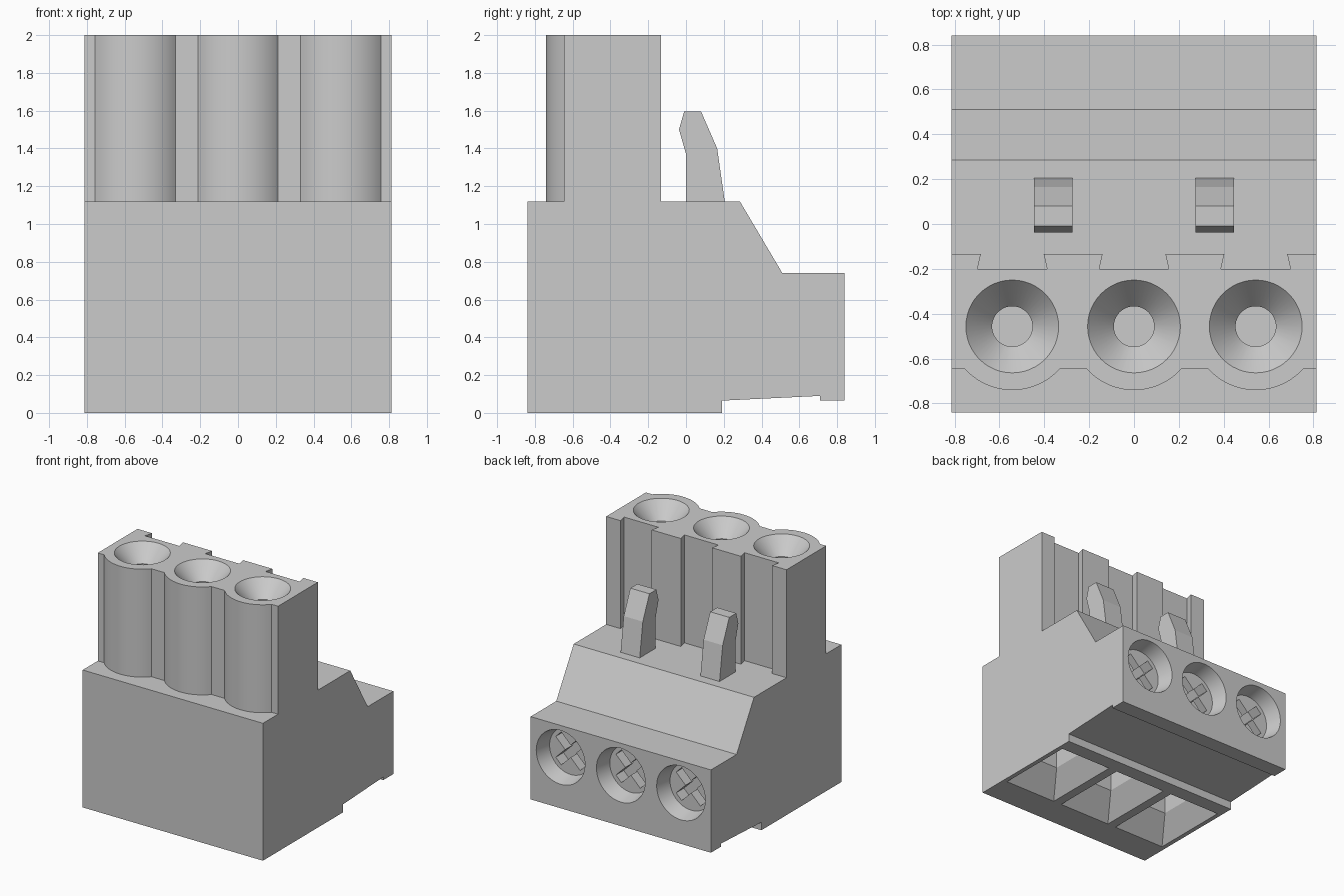
import bpy, bmesh, math
from mathutils import Matrix, Vector

if "Cube" in bpy.data.objects:
    bpy.data.objects.remove(bpy.data.objects["Cube"], do_unlink=True)

HALF_W = 0.813
PITCH = 0.543
POLES = (-PITCH, 0, PITCH)

grey = bpy.data.materials.new("housing grey")
grey.use_nodes = True
grey.diffuse_color = (0.6, 0.6, 0.6, 1)
grey.node_tree.nodes["Principled BSDF"].inputs["Base Color"].default_value = (0.6, 0.6, 0.6, 1)


def make_object(name, bm):
    bmesh.ops.recalc_face_normals(bm, faces=bm.faces)
    mesh = bpy.data.meshes.new(name)
    bm.to_mesh(mesh)
    bm.free()
    mesh.materials.append(grey)
    obj = bpy.data.objects.new(name, mesh)
    bpy.context.collection.objects.link(obj)
    return obj


def loft(name, lower, upper):
    """Closed solid between two matching outlines."""
    bm = bmesh.new()
    a = [bm.verts.new(p) for p in lower]
    b = [bm.verts.new(p) for p in upper]
    bm.faces.new(a)
    bm.faces.new(b)
    for i in range(len(a)):
        j = (i + 1) % len(a)
        bm.faces.new((a[i], a[j], b[j], b[i]))
    return make_object(name, bm)


def side_prism(name, profile, x0, x1):
    return loft(name, [(x0, y, z) for y, z in profile], [(x1, y, z) for y, z in profile])


def frustum(name, r1, r2, depth, matrix):
    bm = bmesh.new()
    bmesh.ops.create_cone(bm, cap_ends=True, segments=48, radius1=r1, radius2=r2,
                          depth=depth, matrix=matrix)
    return make_object(name, bm)


def rect(x, hx, y0, y1, z):
    return [(x - hx, y0, z), (x + hx, y0, z), (x + hx, y1, z), (x - hx, y1, z)]


def cut(target, cutters):
    """Subtract every cutter, bake the result and remove the helpers."""
    for c in cutters:
        c.hide_render = True
        mod = target.modifiers.new("cut", "BOOLEAN")
        mod.operation, mod.solver, mod.object = "DIFFERENCE", "EXACT", c
    graph = bpy.context.evaluated_depsgraph_get()
    baked = bpy.data.meshes.new_from_object(target.evaluated_get(graph))
    target.modifiers.clear()
    target.data = baked
    for c in cutters:
        bpy.data.objects.remove(c, do_unlink=True)


# Stepped lower housing
body = side_prism("lower_housing", [
    (-0.84, 0), (0.19, 0), (0.19, 0.065), (0.71, 0.09), (0.71, 0.065), (0.84, 0.065),
    (0.84, 0.74), (0.51, 0.74), (0.285, 1.12), (-0.84, 1.12)], -HALF_W, HALF_W)

cutters = []
for x in POLES:
    # Round screw recess in the back, with a diagonal cross slot
    turn = Matrix.Rotation(math.pi / 2, 4, "X")
    cutters.append(frustum("recess", 0.222, 0.19, 0.14,
                           Matrix.Translation((x, 0.78, 0.48)) @ turn))
    for angle in (45, -45):
        bm = bmesh.new()
        bmesh.ops.create_cube(bm, size=1, matrix=Matrix.Translation((x, 0.69, 0.48))
                              @ Matrix.Rotation(math.radians(angle), 4, "Y")
                              @ Matrix.Diagonal((0.31, 0.16, 0.07, 1)))
        cutters.append(make_object("slot", bm))
    # Square funnel and shaft in the underside
    cutters.append(loft("funnel", rect(x, 0.24, -0.6, 0.08, -0.01),
                        rect(x, 0.12, -0.42, -0.1, 0.18)))
    cutters.append(loft("shaft", rect(x, 0.12, -0.42, -0.1, 0.17),
                        rect(x, 0.12, -0.42, -0.1, 0.5)))
cut(body, cutters)

# Tower: round bulges in front, dovetail grooves behind
FRONT, BACK, GROOVE = -0.645, -0.133, -0.2
AXIS_Y, BULGE = -0.457, 0.284
start = math.acos((AXIS_Y - FRONT) / BULGE)
outline = [(-HALF_W, FRONT)]
for x in POLES:
    for i in range(25):
        a = -start + 2 * start * i / 24
        outline.append((x + BULGE * math.sin(a), AXIS_Y - BULGE * math.cos(a)))
outline += [(HALF_W, FRONT), (HALF_W, BACK)]
for x in reversed(POLES):
    outline += [(x + 0.14, BACK), (x + 0.155, GROOVE), (x - 0.155, GROOVE), (x - 0.14, BACK)]
outline.append((-HALF_W, BACK))
tower = loft("contact_tower", [(x, y, 1.12) for x, y in outline],
             [(x, y, 2) for x, y in outline])

# Countersunk sockets in the tower top
cutters = []
for x in POLES:
    cutters.append(frustum("countersink", 0.09, 0.216, 0.14,
                           Matrix.Translation((x, AXIS_Y, 1.94))))
    cutters.append(frustum("bore", 0.09, 0.09, 0.7, Matrix.Translation((x, AXIS_Y, 1.55))))
cut(tower, cutters)

# Latch hooks behind the tower
hook = [(0, 1.12), (0, 1.37), (-0.037, 1.5), (-0.01, 1.595), (0.08, 1.595),
        (0.165, 1.4), (0.205, 1.12)]
for name, x in (("right_latch", -0.36), ("left_latch", 0.36)):
    side_prism(name, hook, x - 0.086, x + 0.086)

# Smooth the round walls only
bpy.ops.object.select_all(action="DESELECT")
for obj in (body, tower):
    obj.select_set(True)
bpy.context.view_layer.objects.active = tower
bpy.ops.object.shade_smooth_by_angle(angle=math.radians(25))
